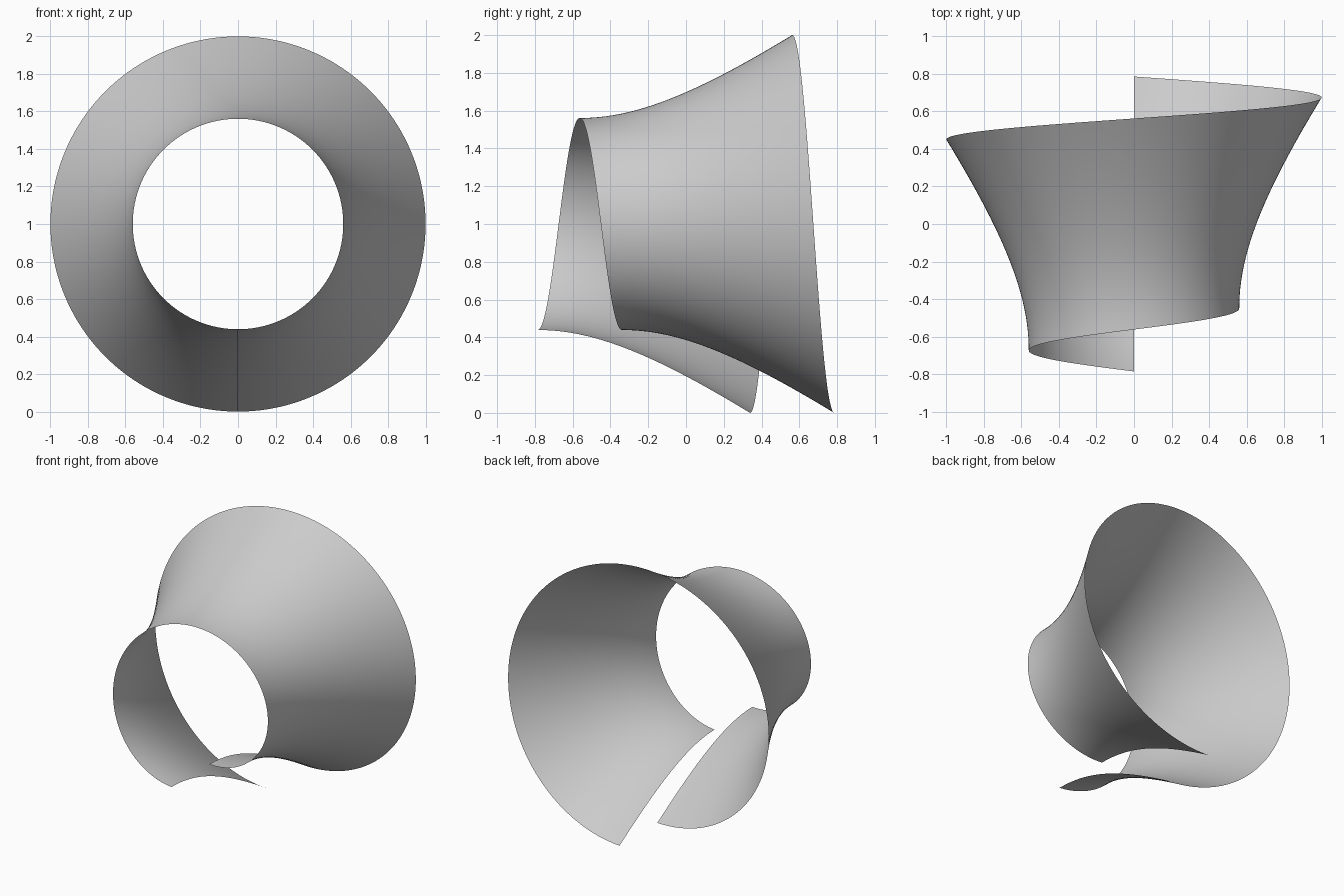
import bpy, bmesh, math

if "Cube" in bpy.data.objects:
    bpy.data.objects.remove(bpy.data.objects["Cube"])

WAIST, MOUTH = 0.561, 1.0      # radius at the narrow front and the flared back
LENGTH, PITCH = 1.125, 0.447   # profile length along y, advance per turn
TURN_STEPS, LENGTH_STEPS = 160, 32


def flare_radius(h):
    """Hyperbolic flare, flat at the waist."""
    t = h / LENGTH
    return math.sqrt(WAIST ** 2 + (MOUTH ** 2 - WAIST ** 2) * t * t)


# Flared sheet: the profile sweeps one full turn around y while sliding back
bm = bmesh.new()
start = -(LENGTH + PITCH) / 2
rows = []
for i in range(TURN_STEPS + 1):
    turn = i / TURN_STEPS
    a = turn * 2 * math.pi
    row = []
    for j in range(LENGTH_STEPS + 1):
        h = LENGTH * j / LENGTH_STEPS
        r = flare_radius(h)
        row.append(bm.verts.new((-r * math.sin(a), start + h + PITCH * turn,
                                 1 - r * math.cos(a))))
    rows.append(row)

for r0, r1 in zip(rows, rows[1:]):
    for j in range(LENGTH_STEPS):
        face = bm.faces.new((r0[j], r0[j + 1], r1[j + 1], r1[j]))
        face.smooth = True

# Point the normals outward from the axis
bm.normal_update()
f = bm.faces[:][0]
c = f.calc_center_median()
if f.normal.x * c.x + f.normal.z * (c.z - 1) < 0:
    bmesh.ops.reverse_faces(bm, faces=bm.faces[:])

mesh = bpy.data.meshes.new("flared_spiral_sheet")
bm.to_mesh(mesh)
bm.free()
bpy.context.collection.objects.link(bpy.data.objects.new("flared_spiral_sheet", mesh))
